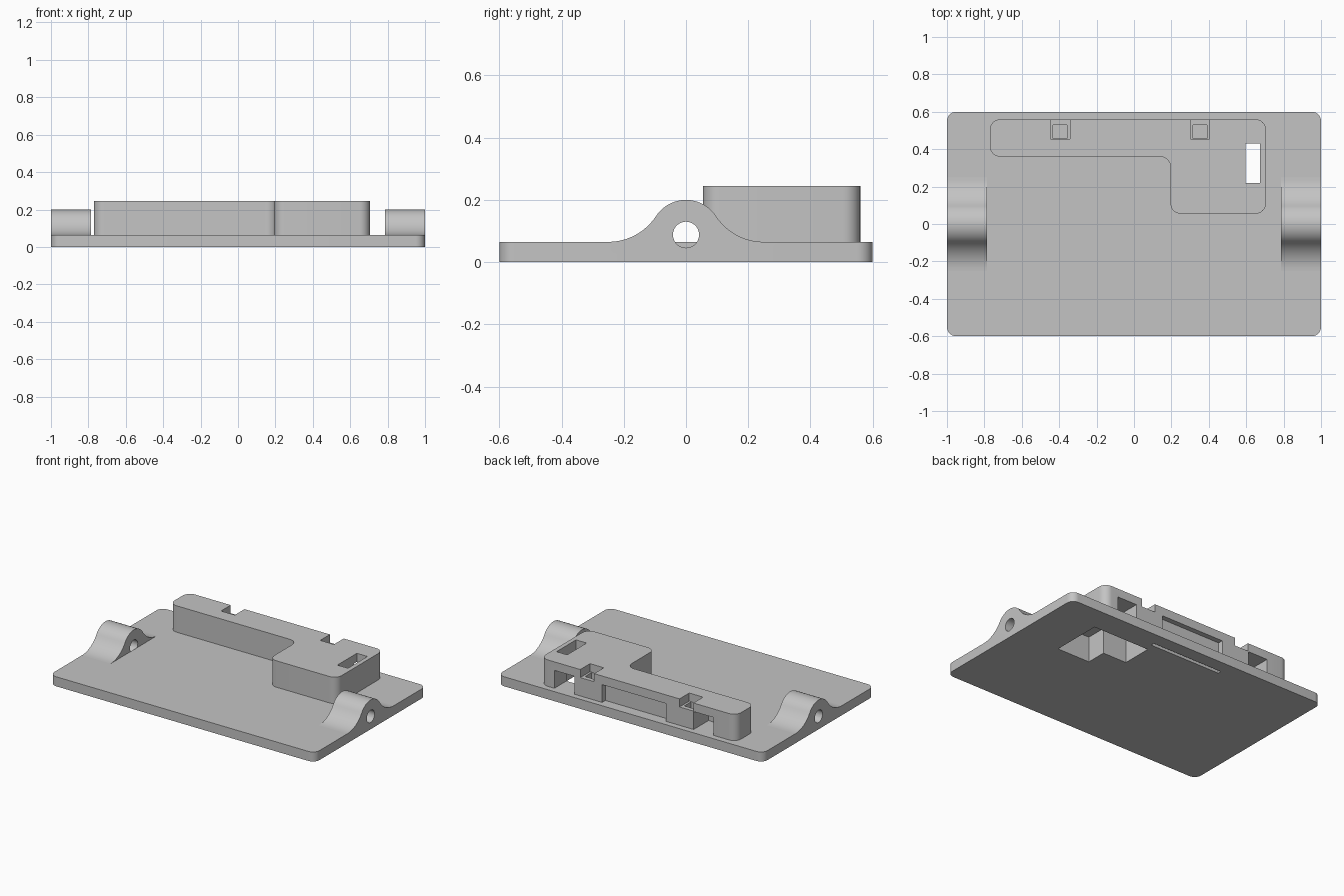
import bpy
import bmesh
from math import sin, cos, pi, atan2
from mathutils import Vector

if "Cube" in bpy.data.objects:
    bpy.data.objects.remove(bpy.data.objects["Cube"], do_unlink=True)

grey = bpy.data.materials.new("plain grey")
grey.use_nodes = True
grey.diffuse_color = (0.55, 0.55, 0.55, 1)
grey.node_tree.nodes["Principled BSDF"].inputs["Base Color"].default_value = (0.55, 0.55, 0.55, 1)


def rounded(points, r, steps=8):
    """Outline with every corner replaced by an arc (right-angle corners)."""
    out = []
    for i, p in enumerate(points):
        p = Vector(p)
        a = (Vector(points[i - 1]) - p).normalized() * r
        b = (Vector(points[(i + 1) % len(points)]) - p).normalized() * r
        centre = p + a + b
        for k in range(steps + 1):
            t = k / steps * pi / 2
            out.append(centre - b * cos(t) - a * sin(t))
    return out


def prism(name, outline, lo, hi, along="z"):
    """Extrude a 2D outline along z, or a (y, z) outline along x."""
    bm = bmesh.new()
    place = (lambda p: (p[0], p[1], lo)) if along == "z" else (lambda p: (lo, p[0], p[1]))
    face = bm.faces.new([bm.verts.new(place(p)) for p in outline])
    new = bmesh.ops.extrude_face_region(bm, geom=[face])["geom"]
    move = Vector((0, 0, hi - lo)) if along == "z" else Vector((hi - lo, 0, 0))
    bmesh.ops.translate(bm, vec=move, verts=[v for v in new if isinstance(v, bmesh.types.BMVert)])
    bmesh.ops.recalc_face_normals(bm, faces=bm.faces)
    mesh = bpy.data.meshes.new(name)
    bm.to_mesh(mesh)
    bm.free()
    mesh.materials.append(grey)
    obj = bpy.data.objects.new(name, mesh)
    bpy.context.collection.objects.link(obj)
    return obj


def rect(x0, x1, y0, y1):
    return [(x0, y0), (x1, y0), (x1, y1), (x0, y1)]


def box(x0, x1, y0, y1, z0, z1):
    return prism("cutter", rect(x0, x1, y0, y1), z0, z1)


def cut(obj, cutters):
    """Subtract the cutters and keep the finished mesh."""
    for c in cutters:
        c.hide_render = True
        mod = obj.modifiers.new("cut", "BOOLEAN")
        mod.operation = "DIFFERENCE"
        mod.solver = "EXACT"
        mod.object = c
    bpy.context.view_layer.update()
    done = bpy.data.meshes.new_from_object(obj.evaluated_get(bpy.context.evaluated_depsgraph_get()))
    obj.modifiers.clear()
    obj.data = done


plate_top, roof = 0.065, 0.245

# Base plate
base = prism("base_plate", rounded(rect(-1, 1, -0.6, 0.6), 0.05), 0, plate_top)

# L-shaped housing along the back edge
ell = [(-0.77, 0.36), (0.195, 0.36), (0.195, 0.055), (0.705, 0.055), (0.705, 0.56), (-0.77, 0.56)]
housing = prism("housing", rounded(ell, 0.055), plate_top, roof)

# Hinge lugs: round crown flowing into concave feet
crown_z, crown_r, foot_y, foot_r = 0.085, 0.115, 0.25, 0.184
rise = plate_top + foot_r - crown_z
tilt = atan2(rise, foot_y)
half = []
for k in range(13):
    a = -pi / 2 - k / 12 * (pi / 2 - tilt)
    half.append((foot_y + foot_r * cos(a), plate_top + foot_r + foot_r * sin(a)))
for k in range(1, 11):
    a = tilt + k / 10 * (pi / 2 - tilt)
    half.append((crown_r * cos(a), crown_z + crown_r * sin(a)))
profile = half + [(-y, z) for y, z in reversed(half[:-1])]

hole = [(0.042 * cos(k * pi / 16), 0.088 + 0.042 * sin(k * pi / 16)) for k in range(32)]
lugs, pins = [], []
for side, lo, hi in (("right", -1, -0.785), ("left", 0.785, 1)):
    lugs.append(prism(side + "_hinge_lug", profile, lo, hi, "x"))
    outer = 0.02 if hi == 1 else 0
    inner = 0.02 if lo == -1 else 0
    pins.append(prism("cutter", hole, lo - inner, hi + outer, "x"))

# Openings through the underside: stepped compartment and long slot
inside = 0.175
under = [(0.25, 0.22), (0.43, 0.22), (0.43, 0.08), (0.678, 0.08), (0.678, 0.43), (0.25, 0.43)]
compartment = prism("cutter", under, -0.05, inside)
slot = box(-0.27, 0.27, 0.485, 0.51, -0.05, inside)

# Openings of the housing: roof window, back recess, side pockets, latch notches
housing_cuts = [compartment, slot,
                box(0.595, 0.675, 0.22, 0.43, 0.1, 0.3),
                box(-0.24, 0.24, 0.525, 0.6, 0.05, 0.186),
                box(0.45, 0.6, 0.4, 0.6, 0.05, 0.187),
                box(-0.6, -0.45, 0.4, 0.6, 0.05, 0.187)]
for x in (-0.395, 0.353):
    housing_cuts.append(box(x - 0.052, x + 0.052, 0.455, 0.6, 0.19, 0.3))
    housing_cuts.append(box(x - 0.037, x + 0.037, 0.458, 0.53, 0.1, 0.28))

cut(base, [compartment, slot] + pins)
cut(housing, housing_cuts)
for lug, pin in zip(lugs, pins):
    cut(lug, [pin])
for c in set(housing_cuts + pins):
    bpy.data.objects.remove(c, do_unlink=True)

# Smooth the curved surfaces, keep edges sharp
bpy.ops.object.select_all(action="DESELECT")
for obj in [base, housing] + lugs:
    obj.select_set(True)
bpy.context.view_layer.objects.active = base
bpy.ops.object.shade_smooth_by_angle(angle=pi / 6)
